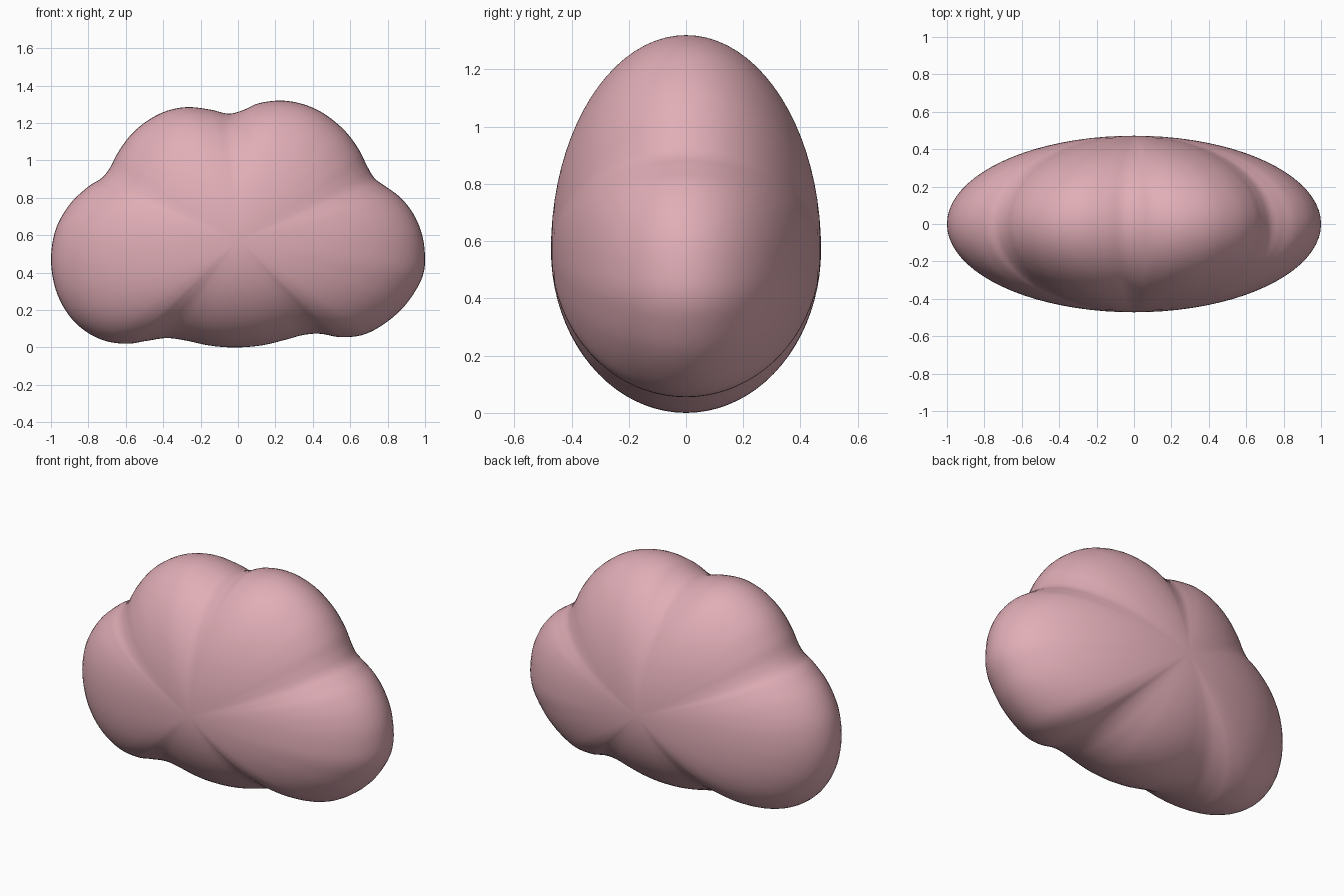
import bpy, bmesh, math
from mathutils import Vector

if "Cube" in bpy.data.objects:
    bpy.data.objects.remove(bpy.data.objects["Cube"])

MID_Z, DEPTH = 0.57, 0.472
RINGS, STEPS = 40, 6

# Front outline (x, z) of the puffy lobes, counter-clockwise from the right
OUTLINE = [
    (1.0, .48), (.985, .60), (.94, .71), (.87, .80), (.79, .86), (.73, .905),
    (.69, .97), (.645, 1.06), (.57, 1.16), (.46, 1.25), (.35, 1.30), (.23, 1.32),
    (.11, 1.305), (.03, 1.27), (-.05, 1.25), (-.15, 1.272), (-.27, 1.285),
    (-.38, 1.265), (-.48, 1.215), (-.57, 1.14), (-.64, 1.045), (-.685, .96),
    (-.73, .905), (-.80, .86), (-.90, .765), (-.975, .63), (-1.0, .47),
    (-.975, .31), (-.91, .18), (-.82, .09), (-.71, .035), (-.59, .02),
    (-.49, .035), (-.38, .05), (-.28, .037), (-.15, .01), (-.02, 0), (.12, .01),
    (.25, .04), (.35, .067), (.44, .073), (.55, .055), (.67, .068), (.78, .125),
    (.88, .21), (.95, .305), (.99, .39)]


def smooth_loop(points, steps):
    """Closed Catmull-Rom curve through the points."""
    pts, out = [Vector(p) for p in points], []
    n = len(pts)
    for i in range(n):
        a, b, c, d = (pts[(i + k) % n] for k in (-1, 0, 1, 2))
        for s in range(steps):
            t = s / steps
            out.append(0.5 * (2 * b + (c - a) * t + (2 * a - 5 * b + 4 * c - d) * t * t
                              + (3 * b - a - 3 * c + d) * t ** 3))
    return out


# Cloud body: the outline shrinks elliptically to a pole at front and back
loop = smooth_loop(OUTLINE, STEPS)
bm = bmesh.new()
rings = []
for r in range(1, RINGS):
    a = math.pi * r / RINGS
    y, s = -DEPTH * math.cos(a), math.sin(a)
    rings.append([bm.verts.new((p.x * s, y, MID_Z + (p.y - MID_Z) * s)) for p in loop])
front = bm.verts.new((0, -DEPTH, MID_Z))
back = bm.verts.new((0, DEPTH, MID_Z))
n = len(loop)
for i in range(n):
    j = (i + 1) % n
    bm.faces.new((front, rings[0][i], rings[0][j]))
    bm.faces.new((back, rings[-1][j], rings[-1][i]))
    for lo, hi in zip(rings, rings[1:]):
        bm.faces.new((lo[i], hi[i], hi[j], lo[j]))
bmesh.ops.recalc_face_normals(bm, faces=bm.faces)
for f in bm.faces:
    f.smooth = True
mesh = bpy.data.meshes.new("cloud_body")
bm.to_mesh(mesh)
bm.free()
cloud = bpy.data.objects.new("cloud_body", mesh)
bpy.context.collection.objects.link(cloud)

# Soft pink
pink = bpy.data.materials.new("soft_pink")
pink.diffuse_color = (0.75, 0.42, 0.47, 1)
pink.use_nodes = True
pink.node_tree.nodes["Principled BSDF"].inputs["Base Color"].default_value = pink.diffuse_color
mesh.materials.append(pink)
